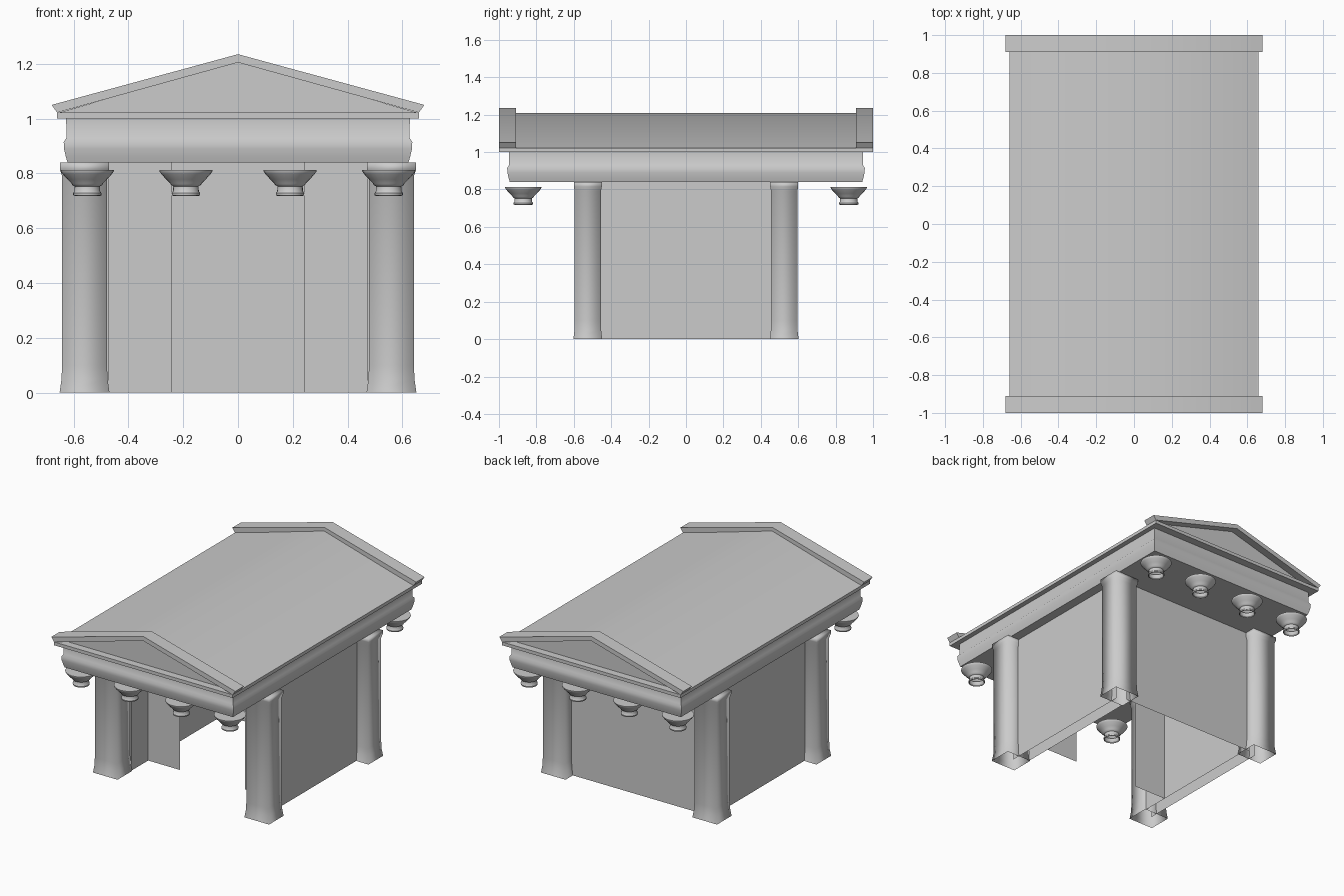
import bpy, math

if "Cube" in bpy.data.objects:
    bpy.data.objects.remove(bpy.data.objects["Cube"])

def make(name, verts, faces, angle=40):
    me = bpy.data.meshes.new(name)
    me.from_pydata(verts, [], faces)
    me.update()
    ob = bpy.data.objects.new(name, me)
    bpy.context.collection.objects.link(ob)
    bpy.ops.object.select_all(action='DESELECT')
    ob.select_set(True)
    bpy.context.view_layer.objects.active = ob
    bpy.ops.object.shade_smooth_by_angle(angle=math.radians(angle))
    return ob

def stack(name, rings, cx=0, cy=0, bottom=True, top=True, angle=40):
    """Rectangular rings (half x, half y, z) joined upwards."""
    v, f = [], []
    for hx, hy, z in rings:
        v += [(cx - hx, cy - hy, z), (cx + hx, cy - hy, z),
              (cx + hx, cy + hy, z), (cx - hx, cy + hy, z)]
    for k in range(len(rings) - 1):
        for i in range(4):
            a, b = 4 * k + i, 4 * k + (i + 1) % 4
            f.append((a, b, b + 4, a + 4))
    n = len(v)
    if bottom:
        f.append((3, 2, 1, 0))
    if top:
        f.append((n - 4, n - 3, n - 2, n - 1))
    return make(name, v, f, angle)

def extrude_y(name, outline, y0, y1):
    """Extrude an (x, z) outline along y."""
    n = len(outline)
    v = [(x, y, z) for y in (y0, y1) for x, z in outline]
    f = [(i, (i + 1) % n, (i + 1) % n + n, i + n) for i in range(n)]
    f += [tuple(range(n - 1, -1, -1)), tuple(range(n, 2 * n))]
    return make(name, v, f)

def lathe(name, profile, cx, cy, seg=24):
    v, f = [], []
    for r, z in profile:
        v += [(cx + r * math.cos(2 * math.pi * i / seg),
               cy + r * math.sin(2 * math.pi * i / seg), z) for i in range(seg)]
    for k in range(len(profile) - 1):
        for i in range(seg):
            a, b = k * seg + i, k * seg + (i + 1) % seg
            f.append((a, b, b + seg, a + seg))
    n = len(v)
    f.append(tuple(range(n - seg, n)))
    return make(name, v, f)

def wall(name, x0, y0, x1, y1, top=0.84):
    return make(name, [(x0, y0, 0), (x1, y1, 0), (x1, y1, top), (x0, y0, top)],
                [(0, 1, 2, 3)])

# Corner pillars with flared feet and heads, open underneath
for sx in (-1, 1):
    for sy in (-1, 1):
        stack("corner_pillar",
              [(.091, .077, 0), (.084, .071, .05), (.082, .07, .10),
               (.082, .07, .79), (.09, .075, .815), (.09, .075, .84)],
              sx * .56, sy * .525, bottom=False, angle=100)

# Chamber walls: outer and inner side skins, back wall, recessed doorway wall
for s in (-1, 1):
    wall("outer_side_wall", s * .56, -s * .5, s * .56, s * .5)
    wall("inner_side_wall", s * .475, s * .45, s * .475, -s * .45)
    wall("door_wall", *((-.475, -.27, -.24, -.27) if s < 0 else (.24, -.27, .475, -.27)))
wall("back_wall", .5, .525, -.5, .525)

# Column capitals in front and behind
capital = [(.046, .718), (.051, .72), (.052, .728), (.047, .735), (.046, .753),
           (.055, .758), (.058, .764), (.072, .778), (.09, .798), (.097, .808), (.097, .812)]
for y in (-.87, .87):
    for x in (-.55, -.19, .19, .55):
        lathe("capital", capital, x, y)

# Moulded beam block carrying the roof
stack("entablature", [(r, r + .32, z) for r, z in
      [(.622, .84), (.628, .86), (.635, .89), (.636, .915), (.626, .93), (.627, 1.0)]])

# Cornice slab and pitched roof
stack("cornice", [(.66, 1.0, 1.0), (.66, 1.0, 1.022)])
extrude_y("roof", [(-.66, 1.02), (.66, 1.02), (0, 1.21)], -.95, .95)

# Sloping gable trims at both ends
trim = [(-.66, 1.022), (0, 1.205), (.66, 1.022), (.68, 1.05), (0, 1.235), (-.68, 1.05)]
for y0, y1 in ((-1, -.91), (.91, 1)):
    extrude_y("gable_trim", trim, y0, y1)
